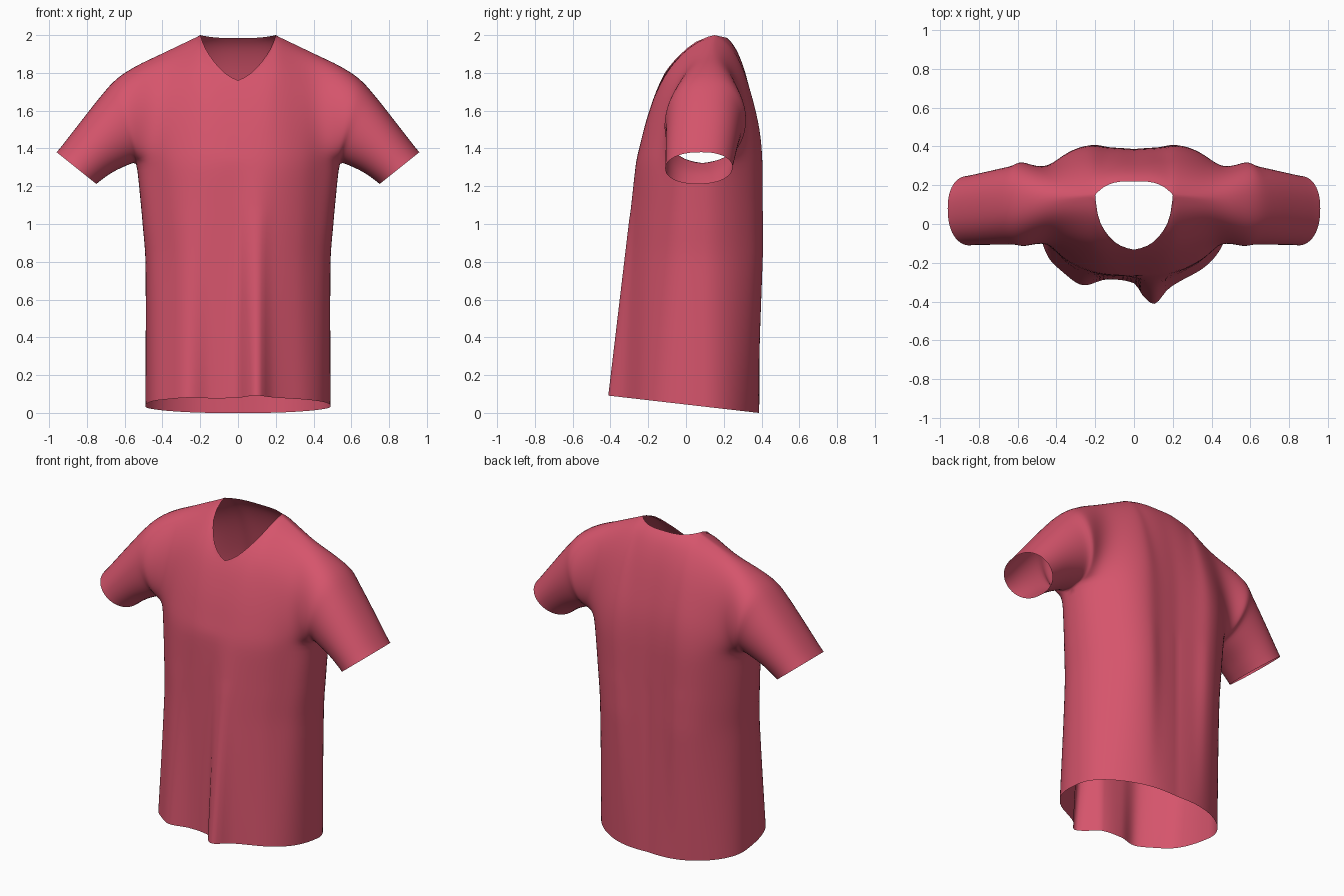
import bpy, bmesh, math

if "Cube" in bpy.data.objects:
    bpy.data.objects.remove(bpy.data.objects["Cube"])

NT, NS, NL, NU = 36, 14, 28, 24      # torso columns, sleeve columns, lower rows, upper rows
CHEST = 1.33                         # armpit height


def curve(x, pts):
    """Smooth interpolation through (x, value) points."""
    x = min(max(x, pts[0][0]), pts[-1][0])
    n = len(pts)
    slope = []
    for i in range(n):
        a, b = pts[max(i - 1, 0)], pts[min(i + 1, n - 1)]
        slope.append((b[1] - a[1]) / (b[0] - a[0]))
    for i in range(n - 1):
        (x0, y0), (x1, y1) = pts[i], pts[i + 1]
        if x <= x1:
            h = x1 - x0
            t = (x - x0) / h
            return ((2*t**3 - 3*t*t + 1) * y0 + (t**3 - 2*t*t + t) * h * slope[i]
                    + (3*t*t - 2*t**3) * y1 + (t**3 - t*t) * h * slope[i + 1])


def mix(a, b, t):
    return a + (b - a) * t


def smooth(a, b, x):
    t = min(max((x - a) / (b - a), 0), 1)
    return t * t * (3 - 2 * t)


# Depth profiles across the width (-1 left side seam, 1 right side seam)
HEM_FRONT = [(-1, .46), (-.94, .48), (-.775, .455), (-.55, .46), (-.3, .39), (0, .395),
             (.1, .465), (.22, .51), (.36, .447), (.53, .42), (.755, .416), (1, .41)]
CHEST_FRONT = [(0, .355), (.37, .36), (.65, .335), (.84, .29), (1, .28)]
CHEST_BACK = [(0, .295), (.25, .315), (.43, .35), (.65, .36), (.84, .34), (1, .31)]
HEM_BACK = [(0, .295), (.45, .31), (1, .3)]
WIDTH = [(0, .49), (.8, .49), (1, .505), (1.33, .537)]
# Outlines in the front view
TOP = [(.2, 2.0), (.41, 1.9), (.545, 1.835), (.65, 1.765), (.73, 1.675), (.836, 1.54), (.96, 1.38)]
NECK = [(0, 1.76), (.05, 1.785), (.1, 1.828), (.15, 1.892), (.18, 1.945), (.2, 2.0)]
UNDERARM = [(.537, 1.33), (.66, 1.275), (.75, 1.212)]
# Side-view fall of chest and back from the shoulder line, by height
FRONT_ARCH = [(0, 1), (.4, .83), (.7, .63), (.88, .38), (.97, .17), (1, 0)]
BACK_ARCH = [(0, 1), (.2, .96), (.4, .86), (.7, .63), (.88, .4), (.97, .18), (1, 0)]


def depth(s, u, back):
    """Torso y at column s (-1..1) and height fraction u (0 hem, 1 chest)."""
    e = math.sin(s * math.pi / 2)
    c = max(math.cos(s * math.pi / 2), 0)
    if back:
        d = mix(curve(abs(e), HEM_BACK), curve(abs(e), CHEST_BACK), min(1, u * 1.6))
        return .09 + d * c ** .98
    return .09 - mix(curve(e, HEM_FRONT), curve(abs(e), CHEST_FRONT), u) * c ** .72


def lower_point(s, u, back):
    y = depth(s, u, back)
    z = mix(.115 * (.385 - depth(s, 0, back)), CHEST, u)
    return (curve(z, WIDTH) * math.sin(s * math.pi / 2), y, z)


def upper_point(i, v, back):
    """Arch from chest level over the shoulder; becomes a closed loop in the sleeve."""
    sign = -1 if i < 0 else 1
    a = abs(i)
    s = min(a / NT, 1)
    t = max(a - NT, 0) / NS
    r = max((s - .25) / .75, 0)
    if t > 0:
        xb = mix(.537, .75, t)
        zb, yb = curve(xb, UNDERARM), mix(.09, .06, t)
    else:
        xb, zb = .537 * math.sin(s * math.pi / 2), CHEST
        yb = depth(s * sign, 1, back)
    xt = .2 + .48 * r + .28 * t if s >= .25 else .2 * math.sin(s / .25 * math.pi / 2)
    zt = curve(xt, TOP)
    yt = mix(mix(.15, .11, r), .08, t)
    if s < .25:                      # stop the arch at the neckline
        c = (xt / .2) ** 3
        if back:
            yt += .04 * (1 - c)
        zn = mix(1.984, 2.0, c) if back else curve(xt, NECK)
        lim = math.asin(min((zn - zb) / (zt - zb), 1)) / (math.pi / 2)
        w = v * lim
    else:
        lim, w = 1, v
    k = smooth(.3, 1.0, s)
    th, ph = w * math.pi / 2, w * math.pi
    h = mix(math.sin(th), (1 - math.cos(ph)) / 2, k)
    side = 1 if back else -1
    rad = mix(.212, .185, t) - (.4 if back else .25) * abs(yb - yt)
    y1 = yt + (yb - yt) * curve(math.sin(th), BACK_ARCH if back else FRONT_ARCH)
    y2 = mix(yb, yt, w) + side * rad * max(math.sin(ph), 0) ** .85
    hx = h if lim == 1 else v
    return (sign * mix(xb, xt, hx), mix(y1, y2, k), mix(zb, zt, h))


bm = bmesh.new()


def sheet(columns):
    grid = [[bm.verts.new(p) for p in col] for col in columns]
    for a, b in zip(grid, grid[1:]):
        for j in range(len(a) - 1):
            bm.faces.new((a[j], b[j], b[j + 1], a[j + 1]))


for back in (False, True):
    # Body below the armpits
    sheet([[lower_point(i / NT, j / NL, back) for j in range(NL + 1)]
           for i in range(-NT, NT + 1)])
    # Chest, shoulders and sleeves
    sheet([[upper_point(i, j / NU, back) for j in range(NU + 1)]
           for i in range(-NT - NS, NT + NS + 1)])

bmesh.ops.remove_doubles(bm, verts=bm.verts, dist=.0008)

# Soften the armpit, chest and shoulder transitions, leaving open edges in place
area = [v for v in bm.verts if v.co.z > 1.05 and not v.is_boundary]
for _ in range(6):
    bmesh.ops.smooth_vert(bm, verts=area, factor=.4,
                          use_axis_x=True, use_axis_y=True, use_axis_z=True)
bmesh.ops.recalc_face_normals(bm, faces=bm.faces)

mesh = bpy.data.meshes.new("shirt")
bm.to_mesh(mesh)
bm.free()
shirt = bpy.data.objects.new("shirt", mesh)
bpy.context.collection.objects.link(shirt)

# Red cloth
cloth = bpy.data.materials.new("red_cloth")
cloth.diffuse_color = (.67, .09, .15, 1)
cloth.use_nodes = True
cloth.node_tree.nodes["Principled BSDF"].inputs["Base Color"].default_value = cloth.diffuse_color
mesh.materials.append(cloth)
for p in mesh.polygons:
    p.use_smooth = True
